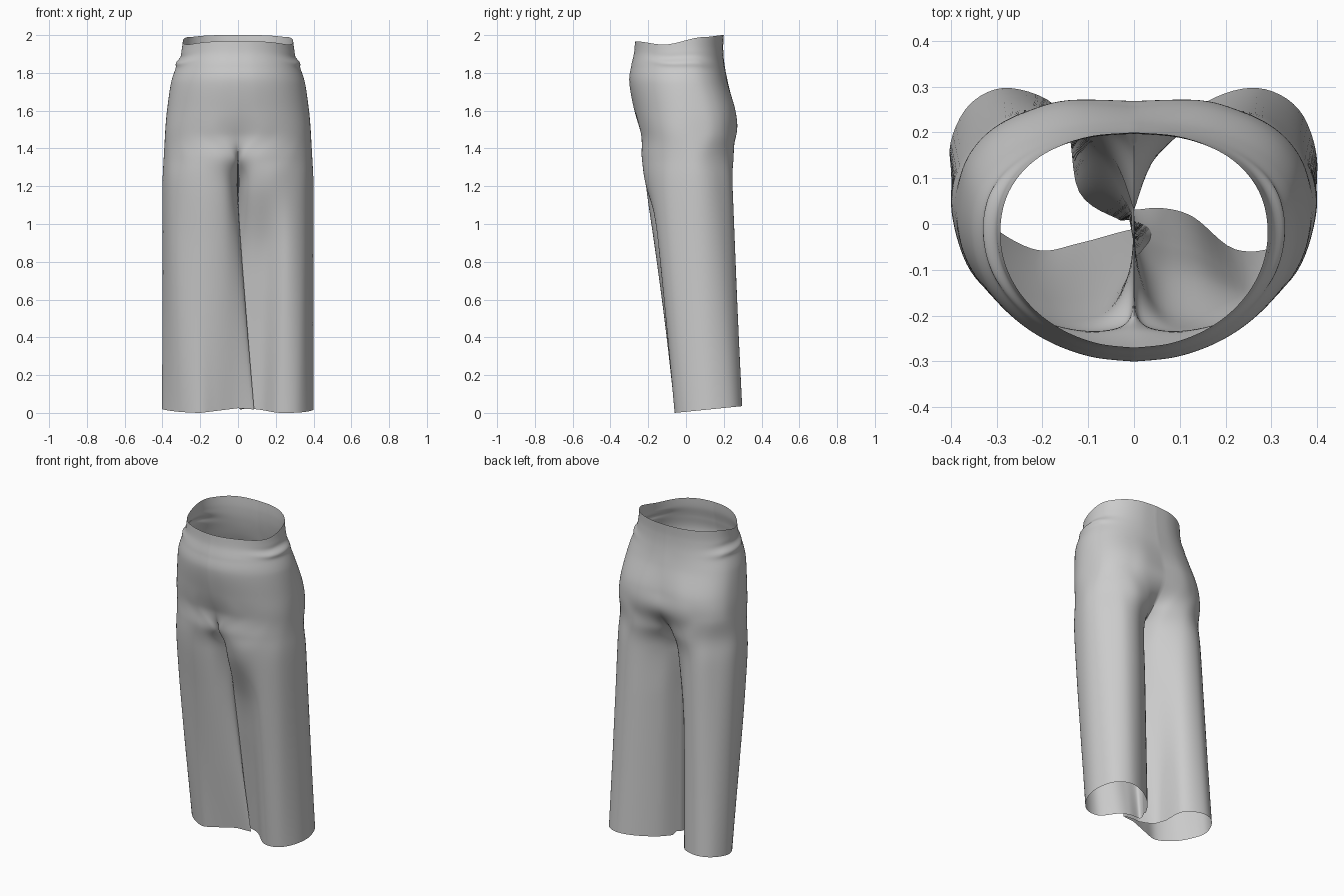
import bpy, bmesh, math

if "Cube" in bpy.data.objects:
    bpy.data.objects.remove(bpy.data.objects["Cube"])

SUB = 6    # samples between ring control points
ROWS = 10  # samples between key sections


def catmull(a, b, c, d, t):
    return tuple(0.5 * (2*q + (r - p)*t + (2*p - 5*q + 4*r - s)*t*t + (3*q - p - 3*r + s)*t**3)
                 for p, q, r, s in zip(a, b, c, d))


def spline(pts, n):
    """Smooth curve through the points, n samples per span."""
    out = []
    for i in range(len(pts) - 1):
        a, d = pts[max(i - 1, 0)], pts[min(i + 2, len(pts) - 1)]
        out += [catmull(a, pts[i], pts[i + 1], d, k / n) for k in range(n)]
    return out + [pts[-1]]


def interp(x, table):
    for (x0, v0), (x1, v1) in zip(table, table[1:]):
        if x <= x1:
            f = max(0, (x - x0) / (x1 - x0))
            f = f * f * (3 - 2 * f)
            return v0 + (v1 - v0) * f
    return table[-1][1]


# Half sections of hips: height, half width, front y, back y, widest y, front and back fullness
HIPS = [(2.00, .292, -.270, .200, -.02, 1, .9), (1.93, .301, -.275, .197, -.02, 1, .9),
        (1.85, .325, -.290, .203, -.02, 1, .9), (1.75, .354, -.300, .222, -.01, 1, .85),
        (1.60, .376, -.273, .268, .01, .95, .78), (1.48, .386, -.246, .274, .02, .9, .75)]

# Half sections through the crotch (front centre, round the outside, back centre)
RISE = [(0, -.175), (.022, -.218), (.105, -.234), (.20, -.215), (.29, -.168), (.36, -.09), (.391, .01),
        (.385, .09), (.34, .165), (.27, .225), (.18, .252), (.075, .225), (0, .165)]
CROTCH = [(0, .03), (.01, -.10), (.06, -.19), (.16, -.211), (.27, -.178), (.355, -.105), (.396, .01),
          (.392, .10), (.345, .178), (.265, .24), (.16, .235), (.05, .15), (0, .03)]

# Hems, both written as if on the +x side
HEM_RIGHT = [(-.015, .06), (-.01, .032), (.06, .035), (.13, .015), (.22, -.055), (.315, -.045), (.38, .035),
             (.40, .14), (.36, .25), (.27, .297), (.16, .268), (.05, .18), (-.015, .06)]
HEM_LEFT = [(.03, .008), (-.085, .008), (.02, -.015), (.12, -.042), (.21, -.057), (.305, -.008), (.37, .07),
            (.403, .16), (.36, .26), (.27, .297), (.155, .24), (.12, .07), (.03, .008)]

WAIST = [(-.27, 1.967), (-.12, 1.950), (.1, 1.99), (.2, 2.0)]


def hip_ring(z, w, yf, yb, yc, ef, eb):
    ring = []
    for i in range(13):
        a = math.pi * i / 12
        s, c = math.sin(a), math.cos(a)
        e, depth = (ef, yc - yf) if c > 0 else (eb, yb - yc)
        y = yc - math.copysign(abs(c) ** e, c) * depth
        # slight seat cleft at the back centre
        if i == 12 and z < 1.7:
            y -= .012
        # start of the front crease
        if i == 0 and z < 1.5:
            y += .012
        ring.append((w * s ** e if i % 12 else 0, y, z))
    return ring


def build_half(bm, hem, side):
    keys = [hip_ring(*h) for h in HIPS]
    keys.append([(x, y, 1.35) for x, y in RISE])
    keys.append([(x, y, 1.20) for x, y in CROTCH])
    for z in (.9, .6, .3, 0):
        t = 1 - z / 1.2
        ring = []
        for i, (p, q) in enumerate(zip(CROTCH, hem)):
            f = t
            if side > 0 and i < 4:
                f = t ** .6   # the right leg's inner front tucks behind the left one
            elif 4 < i < 7:
                f = t ** 1.25  # outer front stays full further down
            ring.append((p[0] + (q[0] - p[0]) * f, p[1] + (q[1] - p[1]) * f, z))
        keys.append(ring)
    columns = [spline([k[i] for k in keys], ROWS) for i in range(13)]
    grid = []
    for r in range(len(columns[0])):
        ctrl = [list(c[r]) for c in columns]
        z0 = ctrl[0][2]
        open_row = r < 7 * ROWS
        if open_row:
            ctrl[0][0] = ctrl[12][0] = 0
        else:
            ctrl[12] = ctrl[0][:]
        row = []
        for x, y, z in spline([tuple(c) for c in ctrl], SUB):
            if open_row or r == 7 * ROWS:
                x = max(x, 0)
            # small gathered fold at the hip sides
            sidew = min(1, abs(x) / .3) ** 6
            fold = .009 * math.exp(-((z - 1.865 + .12 * y) / .02) ** 2)
            fold -= .004 * math.exp(-((z - 1.905 + .12 * y) / .02) ** 2)
            x += fold * sidew
            # dipped waist edge and tilted hem
            if z0 > 1.75:
                z += (interp(y, WAIST) - 2) * (z0 - 1.75) / .25
            z += max(0, 1 - z0 / .4) * max(0, .1 * (y + .06))
            # hem lifts a little towards the inseam
            z += max(0, 1 - z0 / .4) * .02 * max(0, 1 - abs(x) / .2) * (y < .1)
            row.append(bm.verts.new((side * x, y, z)))
        grid.append(row)
    for a, b in zip(grid, grid[1:]):
        for i in range(len(a) - 1):
            bm.faces.new((a[i], a[i + 1], b[i + 1], b[i]) if side < 0 else (a[i], b[i], b[i + 1], a[i + 1]))


# Trousers: two halves welded along the centre seam
bm = bmesh.new()
build_half(bm, HEM_RIGHT, 1)
build_half(bm, HEM_LEFT, -1)
bmesh.ops.remove_doubles(bm, verts=bm.verts, dist=.0002)
bmesh.ops.recalc_face_normals(bm, faces=bm.faces)
mesh = bpy.data.meshes.new("wide_leg_trousers")
bm.to_mesh(mesh)
bm.free()
trousers = bpy.data.objects.new("wide_leg_trousers", mesh)
bpy.context.collection.objects.link(trousers)
bpy.context.view_layer.objects.active = trousers
trousers.select_set(True)
bpy.ops.object.shade_smooth_by_angle(angle=math.radians(60))
